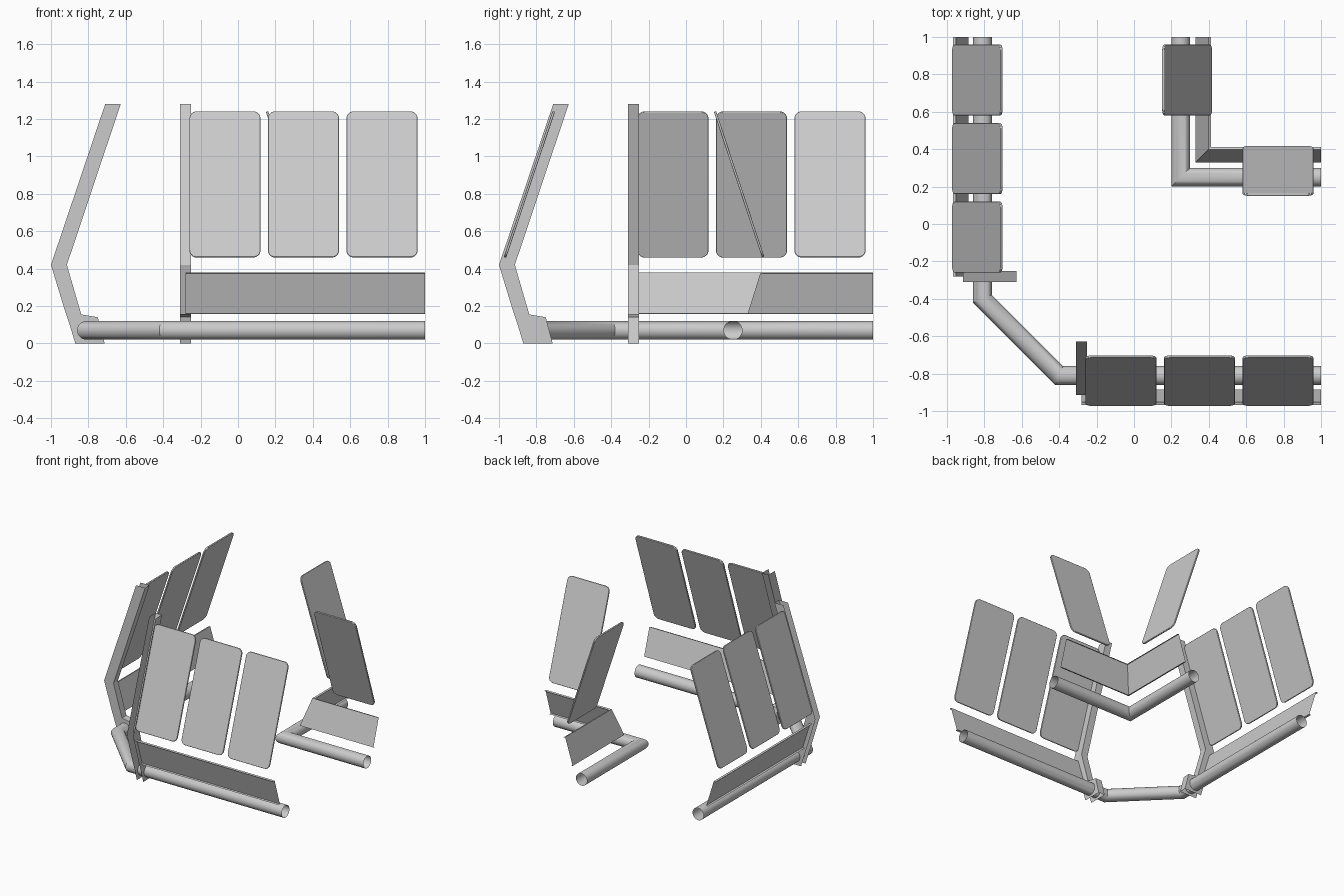
import bpy, bmesh, math
from mathutils import Vector

if "Cube" in bpy.data.objects:
    bpy.data.objects.remove(bpy.data.objects["Cube"])


def make(name, verts, faces, bevel=0.0, mirror=True):
    """Build a mesh, plus a copy reflected across the diagonal plane y = x."""
    for swap in ((False, True) if mirror else (False,)):
        vs = [(v[1], v[0], v[2]) if swap else tuple(v) for v in verts]
        fs = [f[::-1] if swap else f for f in faces]
        me = bpy.data.meshes.new(name)
        me.from_pydata(vs, [], fs)
        bm = bmesh.new()
        bm.from_mesh(me)
        bmesh.ops.recalc_face_normals(bm, faces=bm.faces)
        bm.to_mesh(me)
        bm.free()
        ob = bpy.data.objects.new(name + ("_left" if swap else "_front") if mirror else name, me)
        bpy.context.collection.objects.link(ob)
        if bevel:
            m = ob.modifiers.new("edge_round", 'BEVEL')
            m.width, m.segments, m.limit_method = bevel, 2, 'ANGLE'
        bpy.ops.object.select_all(action='DESELECT')
        ob.select_set(True)
        bpy.context.view_layer.objects.active = ob
        bpy.ops.object.shade_smooth_by_angle(angle=math.radians(30))


def pipe(name, path, r=0.05, z=0.07, n=28):
    """Open-ended tube along a flat path with mitred bends."""
    pts = [Vector(p) for p in path]
    verts, faces = [], []
    for i, p in enumerate(pts):
        a = (p - pts[i - 1]).normalized() if i else None
        b = (pts[i + 1] - p).normalized() if i < len(pts) - 1 else None
        a, b = a or b, b or a
        t = (a + b).normalized()
        side = Vector((-t.y, t.x)) / t.dot(a)
        for k in range(n):
            w = 2 * math.pi * k / n
            q = p + side * r * math.cos(w)
            verts.append((q.x, q.y, z + r * math.sin(w)))
    for i in range(len(pts) - 1):
        for k in range(n):
            j = (k + 1) % n
            faces.append((i * n + k, i * n + j, (i + 1) * n + j, (i + 1) * n + k))
    make(name, verts, faces, mirror=False)


def panel(name, x0, bottom, top, width=0.38, rad=0.04, thick=0.013):
    """Leaning rounded plate between two (y, z) points."""
    b, t = Vector((0, *bottom)), Vector((0, *top))
    height = (t - b).length
    up = (t - b).normalized()
    nor = Vector((1, 0, 0)).cross(up)
    ring = []
    for c, (cx, cy) in enumerate(((width - rad, height - rad), (rad, height - rad),
                                  (rad, rad), (width - rad, rad))):
        for k in range(7):
            w = math.pi / 2 * (c + k / 6)
            ring.append((cx + rad * math.cos(w), cy + rad * math.sin(w)))
    n = len(ring)
    verts = [b + Vector((x0 + u, 0, 0)) + up * v + nor * s * thick / 2
             for s in (-1, 1) for u, v in ring]
    faces = [tuple(range(n))[::-1], tuple(range(n, 2 * n))]
    faces += [(k, (k + 1) % n, (k + 1) % n + n, k + n) for k in range(n)]
    make(name, verts, faces, bevel=0.003)


def kick_plate(name, profile, start):
    """Lipped strip running to x = 1; start gives the near end for each y."""
    verts = [(x, y, z) for y, z in profile for x in (start(y), 1)]
    faces = [(2 * i, 2 * i + 1, 2 * i + 3, 2 * i + 2) for i in range(len(profile) - 1)]
    make(name, verts, faces)


# Rails
pipe("outer_rail", [(1, -0.81), (-0.40, -0.81), (-0.81, -0.40), (-0.81, 1)])
pipe("inner_rail", [(1, 0.25), (0.25, 0.25), (0.25, 1)])

# Leaning panels
for i in range(3):
    panel(f"outer_panel_{i + 1}", -0.26 + 0.42 * i, (-0.968, 0.46), (-0.707, 1.24))
panel("inner_panel", 0.58, (0.413, 0.46), (0.155, 1.24))

# Kick plates with small outward lips
kick_plate("outer_kick_plate",
           [(-0.900, 0.156), (-0.885, 0.16), (-0.953, 0.378), (-0.968, 0.373)],
           lambda y: -0.28)
kick_plate("inner_kick_plate",
           [(0.345, 0.156), (0.330, 0.16), (0.398, 0.378), (0.413, 0.373)],
           lambda y: y)

# Channel posts: two bent cheeks joined by the inner web, open outward
outer = [(-0.71, 1.28), (-1.0, 0.42), (-0.93, 0.19), (-0.90, 0.10), (-0.87, 0)]
inner = [(-0.627, 1.28), (-0.915, 0.42), (-0.838, 0.155), (-0.75, 0.14), (-0.713, 0)]
verts = [(x, y, z) for x in (-0.31, -0.252) for row in (outer, inner) for y, z in row]
faces = []
for i in range(4):
    faces += [(i, i + 1, i + 6, i + 5), (i + 10, i + 15, i + 16, i + 11),
              (i + 5, i + 6, i + 16, i + 15)]
make("post", verts, faces)
